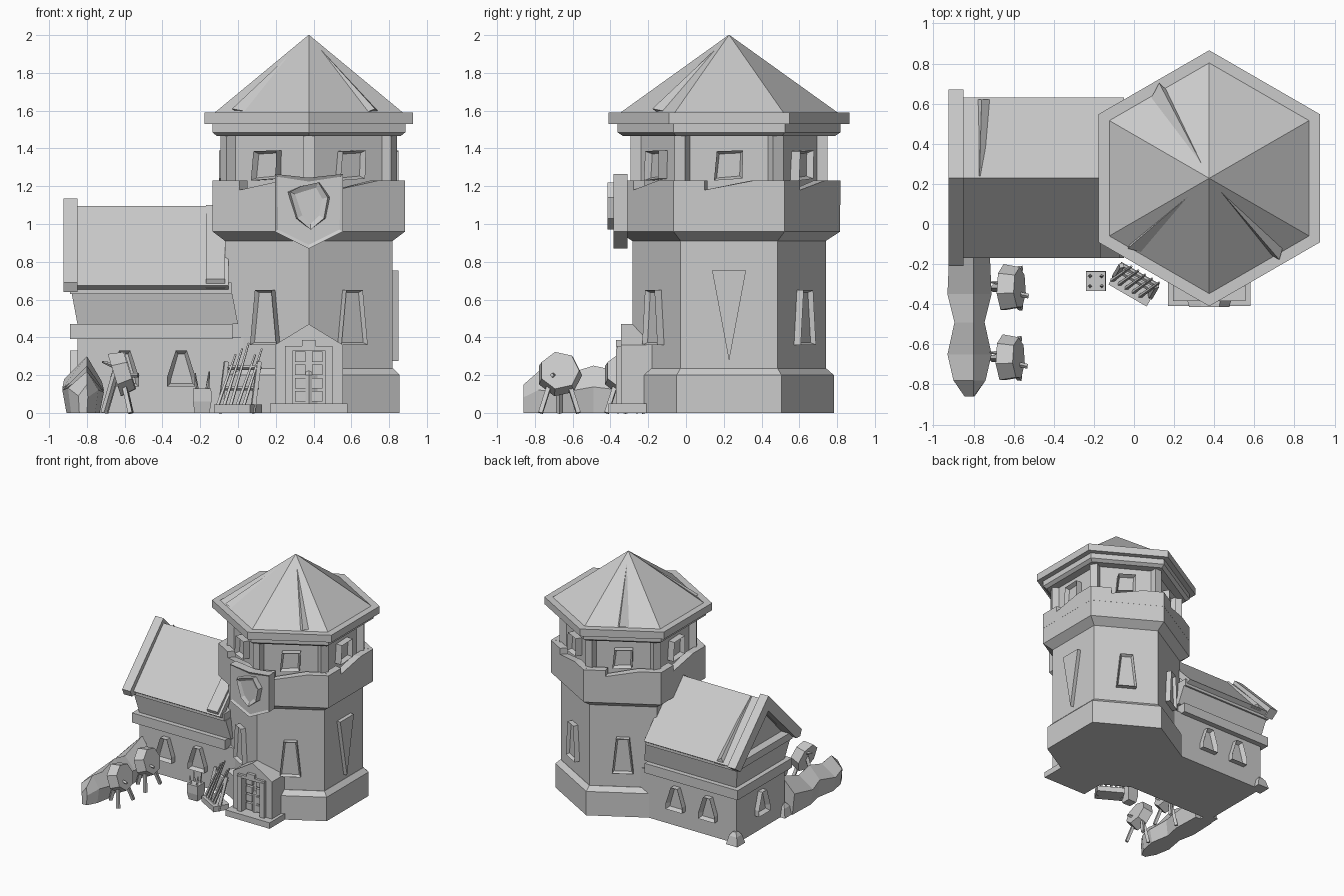
import bpy, bmesh
from math import sin, cos, pi, radians
from mathutils import Vector

if "Cube" in bpy.data.objects:
    bpy.data.objects.remove(bpy.data.objects["Cube"])

C = Vector((0.375, 0.228, 0))      # tower axis
H = Vector((0, 0.23, 0))           # house ridge line


def finish(name, bm):
    bmesh.ops.recalc_face_normals(bm, faces=bm.faces)
    me = bpy.data.meshes.new(name)
    bm.to_mesh(me)
    bm.free()
    ob = bpy.data.objects.new(name, me)
    bpy.context.collection.objects.link(ob)
    return ob


def loft(name, rings):
    """Skin a row of closed rings and cap both ends."""
    bm = bmesh.new()
    vs = [[bm.verts.new(p) for p in r] for r in rings]
    n = len(rings[0])
    for a, b in zip(vs, vs[1:]):
        for i in range(n):
            bm.faces.new((a[i], a[(i + 1) % n], b[(i + 1) % n], b[i]))
    bm.faces.new(vs[0][::-1])
    bm.faces.new(vs[-1])
    return finish(name, bm)


def turned(name, profile, n=6, c=C, start=pi / 2):
    """n-sided solid of revolution from (radius, z) pairs."""
    return loft(name, [[(c.x + r * cos(start + 2 * pi * i / n), c.y + r * sin(start + 2 * pi * i / n), z)
                        for i in range(n)] for r, z in profile])


def plate(name, pts, deg, c, d0, d1, k=1.0, inset=0, sink=0.03):
    """Upright outline pushed out from d0 to d1 along a heading; k scales the inner width."""
    a = radians(deg)
    n, t = Vector((cos(a), sin(a), 0)), Vector((-sin(a), cos(a), 0))
    bm = bmesh.new()
    rows = [[bm.verts.new(Vector((c.x, c.y, v)) + n * d + t * u * s) for u, v in pts]
            for d, s in ((d0, k), (d1, 1))]
    m = len(pts)
    for i in range(m):
        j = (i + 1) % m
        bm.faces.new((rows[0][i], rows[0][j], rows[1][j], rows[1][i]))
    bm.faces.new(rows[0][::-1])
    front = bm.faces.new(rows[1])
    bmesh.ops.recalc_face_normals(bm, faces=bm.faces)
    if inset:
        bmesh.ops.inset_region(bm, faces=[front], thickness=inset)
        bmesh.ops.translate(bm, verts=front.verts, vec=-n * sink)
    return finish(name, bm)


def rect(u, v0, v1, cu=0):
    return [(cu - u, v0), (cu + u, v0), (cu + u, v1), (cu - u, v1)]


def box(name, x0, x1, y0, y1, z0, z1):
    return loft(name, [[(x0, y0, z), (x1, y0, z), (x1, y1, z), (x0, y1, z)] for z in (z0, z1)])


def rod(name, a, b, r, r2=None, n=4):
    """Straight bar between two points, optionally tapered."""
    a, b = Vector(a), Vector(b)
    q = (b - a).to_track_quat('Z', 'Y')
    return loft(name, [[p + q @ Vector((s * cos(2 * pi * i / n), s * sin(2 * pi * i / n), 0))
                        for i in range(n)] for p, s in ((a, r), (b, r if r2 is None else r2))])


# ---- Tower body and roof
turned("tower_base", [(0.555, 0), (0.555, 0.2), (0.515, 0.235)])
turned("tower_shaft", [(0.512, 0.2), (0.512, 0.91), (0.588, 0.96), (0.588, 1.13)])
turned("lookout_room", [(0.485, 1.1), (0.485, 1.49)])
turned("roof_underside", [(0.56, 1.465), (0.59, 1.485), (0.59, 1.53)])
turned("roof_eave", [(0.638, 1.53), (0.638, 1.59)])
turned("tower_roof", [(0.575, 1.59), (0.003, 2.0)])
for i in range(6):
    a = radians(30 + 60 * i)
    p = C + Vector((cos(a), sin(a), 0)) * 0.49
    turned("lookout_post", [(0.045, 1.12), (0.045, 1.48)], 4, p, a + pi / 4)
    # parapet side with its broken notch
    plate("parapet", [(-0.294, 1.1), (0.294, 1.1), (0.294, 1.23), (0.13, 1.23), (-0.13, 1.18),
                      (-0.13, 1.23), (-0.294, 1.23)], 60 * i, C, 0.45, 0.51, 0.45 / 0.51)
    plate("lookout_window", [(-0.08, 1.23), (0.07, 1.24), (0.075, 1.39), (-0.065, 1.385)],
          60 * i, C, 0.4, 0.475, 1.0, 0.02, 0.035)
# raised roof seams
for deg in (122, -45, -135):
    a = radians(deg)
    n, t = Vector((cos(a), sin(a), 0)), Vector((-sin(a), cos(a), 0))
    foot, top = C + n * 0.52 + Vector((0, 0, 1.59)), C + Vector((0, 0, 1.99))
    loft("roof_seam", [[foot + t * 0.055 - n * 0.04, foot - t * 0.055 - n * 0.04,
                        foot - t * 0.04 + n * 0.015 + Vector((0, 0, 0.02))],
                       [top + t * 0.004, top - t * 0.004, top + n * 0.004]])

# ---- Tower windows, side banner and shield
for deg in (-60, -120, 60, 120):
    plate("tower_window", [(-0.08, 0.36), (0.08, 0.36), (0.05, 0.65), (-0.05, 0.65)],
          deg, C, 0.42, 0.485, 1.0, 0.018, 0.025)
plate("side_banner", [(-0.09, 0.755), (0, 0.275), (0.09, 0.755)], 0, C, 0.43, 0.475)
F = Vector((0.375, 0, 0))
plate("shield", [(-0.18, 1.265), (-0.18, 0.96), (0, 0.87), (0.18, 0.96), (0.18, 1.265), (0, 1.245)],
      -90, F, 0.31, 0.385, 1.0, 0.02, 0.01)
plate("shield_emblem", [(-0.1, 1.17), (-0.06, 1.03), (0.01, 0.97), (0.08, 1.03), (0.1, 1.14),
                        (0.05, 1.22), (-0.04, 1.2)], -90, F, 0.36, 0.415, 1.15, 0.03, 0.015)

# ---- Doorway
box("door_step", 0.17, 0.58, -0.41, -0.15, 0, 0.05)
plate("porch", [(-0.18, 0.04), (-0.11, 0.04), (-0.11, 0.34), (0.11, 0.34), (0.11, 0.04), (0.18, 0.04),
                (0.18, 0.36), (0, 0.47), (-0.18, 0.36)], -90, F, 0.12, 0.345)
plate("door", rect(0.11, 0.04, 0.34), -90, F, 0.15, 0.3)
for s in (-1, 1):
    plate("door_jamb", rect(0.02, 0.04, 0.34, 0.105 * s), -90, F, 0.3, 0.37)
    for k in range(4):
        plate("door_panel", rect(0.028, 0.06 + 0.07 * k, 0.115 + 0.07 * k, 0.045 * s), -90, F, 0.29, 0.325)
plate("door_lintel", rect(0.125, 0.33, 0.355), -90, F, 0.3, 0.365)
plate("keystone", rect(0.035, 0.345, 0.385), -90, F, 0.3, 0.37)

# ---- House walls: (half depth, left x, right x) per level
def house_level(name, rows):
    loft(name, [[(x0, H.y - w, z), (x1, H.y - w, z), (x1, H.y + w, z), (x0, H.y + w, z)]
                for z, w, x0, x1 in rows])

house_level("house_wall", [(0, 0.315, -0.85, 0.1), (0.4, 0.315, -0.85, 0.1)])
house_level("house_band", [(0.39, 0.36, -0.89, -0.03), (0.47, 0.36, -0.89, -0.03)])
house_level("house_upper", [(0.47, 0.32, -0.85, 0.0), (0.63, 0.35, -0.88, -0.03)])
house_level("house_eave", [(0.63, 0.365, -0.89, -0.035), (0.69, 0.365, -0.89, -0.035)])
for y in (-0.085, 0.545):
    turned("corner_stone", [(0.075, 0), (0.05, 0.07), (0.02, 0.1)], 4, Vector((-0.84, y, 0)), pi / 4)

# ---- House roof, gable trim, tower-side flashing
W = Vector((-0.85, H.y, 0))
plate("house_gable", [(-0.36, 0.66), (0.36, 0.66), (0, 1.03)], 180, Vector((0, H.y, 0)), 0.1, 0.82)
chev = [(-0.4, 0.675), (0, 1.095), (0.4, 0.675), (0.36, 0.65), (0, 1.02), (-0.36, 0.65)]
plate("house_roof", chev, 180, Vector((0, H.y, 0)), 0.05, 0.87)
plate("gable_trim", [(-0.44, 0.69), (0, 1.135), (0.44, 0.69), (0.42, 0.64), (0.37, 0.64), (0, 1.01), (-0.37, 0.64)],
      180, Vector((0, H.y, 0)), 0.85, 0.925)
plate("roof_flashing", [(0, 1.1), (0.4, 0.71), (0.38, 0.66), (0, 1.04)],
      180, Vector((0, H.y, 0)), 0.07, 0.17)
loft("roof_loose_tile", [[(-0.79, 0.62, 0.66), (-0.69, 0.62, 0.66), (-0.76, 0.62, 0.72)],
                         [(-0.78, 0.24, 1.06), (-0.76, 0.24, 1.06), (-0.77, 0.24, 1.1)]])

# ---- House windows
def house_window(deg, c, d):
    plate("house_window", [(-0.075, 0.14), (0.075, 0.14), (0.075, 0.19), (0.03, 0.33), (-0.03, 0.33),
                           (-0.075, 0.19)], deg, c, d, d + 0.06, 1.0, 0.022, 0.035)

for x in (-0.3, -0.6):
    for deg in (-90, 90):
        house_window(deg, Vector((x, H.y, 0)), 0.3)
house_window(180, H, 0.83)

# ---- Hedge in the yard: (y, half width, height)
rings = []
for y, w, h, dx in ((-0.12, 0.1, 0.3, 0), (-0.35, 0.11, 0.22, 0), (-0.49, 0.075, 0.25, 0),
                    (-0.65, 0.11, 0.2, 0), (-0.78, 0.08, 0.22, 0.0), (-0.86, 0.025, 0.15, 0)):
    x = -0.82 + dx
    rings.append([(x - w * 0.8, y, 0), (x + w * 0.8, y, 0), (x + w, y, h * 0.55),
                  (x + 0.02, y, h), (x - w, y, h * 0.6)])
loft("hedge", rings)

# ---- Archery targets with legs and arrows
for y, dx in ((-0.32, 0.0), (-0.67, -0.005)):
    x = -0.615 + dx
    rod("target", (x - 0.035, y, 0.2), (x + 0.045, y, 0.225), 0.12, 0.105, 7)
    for s in (-1, 1):
        rod("target_leg", (x + 0.05, y + 0.1 * s, 0), (x + 0.0, y + 0.03 * s, 0.22), 0.016)
    rod("target_brace", (x - 0.09, y, 0), (x - 0.02, y, 0.24), 0.018)
    rod("arrow", (x - 0.1, y + 0.03, 0.27), (x, y + 0.02, 0.24), 0.004, 0.022)
    rod("arrow", (x + 0.09, y - 0.04, 0.2), (x, y - 0.02, 0.2), 0.012)

# ---- Bucket of weapons
B = Vector((-0.19, -0.285, 0))
turned("bucket", [(0.055, 0), (0.07, 0.06), (0.068, 0.13)], 4, B, pi / 4)
for i in range(4):
    u, v = 0.025 * (i % 2 * 2 - 1), 0.025 * (i // 2 * 2 - 1)
    rod("bucket_blade", (B.x + u, B.y + v, 0.1), (B.x + 1.5 * u, B.y + v, 0.19 + 0.01 * i), 0.012, 0.004)

# ---- Weapon rack leaning beside the tower
R = Vector((0.0, -0.3, 0))
t, n = Vector((0.866, -0.5, 0)), Vector((0.5, 0.866, 0))
Z = Vector((0, 0, 1))
loft("rack_base", [[R + t * a * 0.11 + n * b * 0.065 + Z * z for a, b in ((-1, -1), (1, -1), (1, 1), (-1, 1))]
                   for z in (0, 0.045)])
for h, d in ((0.13, 0.02), (0.24, 0.05)):
    rod("rack_rail", R - t * 0.11 + n * d + Z * h, R + t * 0.11 + n * d + Z * h, 0.012)
for s in (-1, 1):
    rod("rack_post", R + t * 0.1 * s - n * 0.02, R + t * 0.1 * s + n * 0.05 + Z * 0.27, 0.016)
for i in range(5):
    u = -0.085 + 0.04 * i
    rod("spear", R + t * (u - 0.02) - n * 0.04 + Z * 0.03,
        R + t * (u + 0.03) + n * 0.07 + Z * (0.31 + 0.03 * (i % 3)), 0.011, 0.006)
